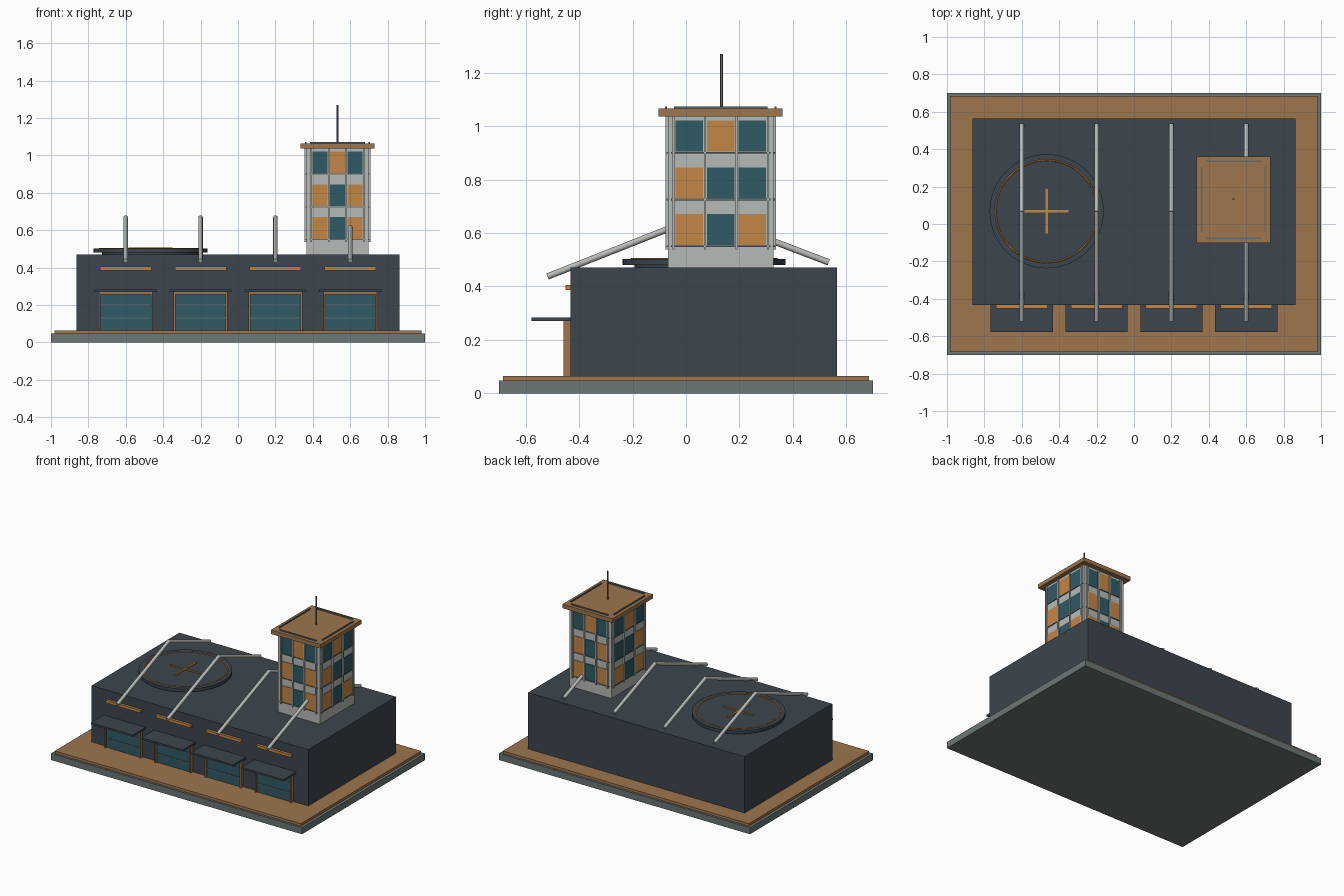
import bpy, math
from mathutils import Vector

if "Cube" in bpy.data.objects:
    bpy.data.objects.remove(bpy.data.objects["Cube"])


def mat(name, r, g, b):
    m = bpy.data.materials.new(name)
    m.diffuse_color = (r, g, b, 1)
    m.use_nodes = True
    m.node_tree.nodes["Principled BSDF"].inputs["Base Color"].default_value = m.diffuse_color
    return m


DARK = mat("slate", 0.045, 0.06, 0.075)
BROWN = mat("tan", 0.34, 0.18, 0.075)
ORANGE = mat("orange", 0.55, 0.24, 0.06)
TEAL = mat("teal_glass", 0.03, 0.10, 0.13)
LIGHT = mat("pale_concrete", 0.47, 0.50, 0.47)
STONE = mat("stone", 0.15, 0.18, 0.18)
STEEL = mat("steel", 0.12, 0.15, 0.16)


def box(name, x0, x1, y0, y1, z0, z1, m):
    bpy.ops.mesh.primitive_cube_add(size=1, location=((x0 + x1) / 2, (y0 + y1) / 2, (z0 + z1) / 2))
    o = bpy.context.object
    o.name = name
    o.scale = (x1 - x0, y1 - y0, z1 - z0)
    bpy.ops.object.transform_apply(location=False, rotation=False, scale=True)
    o.data.materials.append(m)
    return o


def rod(name, a, b, r, m, sides=12):
    a, b = Vector(a), Vector(b)
    bpy.ops.mesh.primitive_cylinder_add(vertices=sides, radius=r, depth=(b - a).length, location=(a + b) / 2)
    o = bpy.context.object
    o.name = name
    o.rotation_euler = (b - a).to_track_quat('Z', 'Y').to_euler()
    o.data.materials.append(m)
    bpy.ops.object.shade_smooth_by_angle(angle=math.radians(40))
    return o


# Ground slab, paving and main hall
box("base_slab", -1, 1, -0.7, 0.7, 0, 0.047, STONE)
box("paving", -0.98, 0.98, -0.685, 0.685, 0.047, 0.065, BROWN)
box("main_hall", -0.863, 0.863, -0.433, 0.565, 0.065, 0.47, DARK)

# Four bays: door, frame, awning, light strip and roof rib
for x in (-0.6, -0.2, 0.2, 0.6):
    box("bay_door", x - 0.135, x + 0.135, -0.447, -0.43, 0.065, 0.257, TEAL)
    for z in (0.13, 0.2):
        box("door_rail", x - 0.132, x + 0.132, -0.451, -0.445, z - 0.003, z + 0.003, STEEL)
    for s in (-1, 1):
        box("door_jamb", x + s * 0.139 - 0.005, x + s * 0.139 + 0.005, -0.459, -0.43, 0.065, 0.257, BROWN)
    box("door_lintel", x - 0.144, x + 0.144, -0.459, -0.43, 0.257, 0.271, BROWN)
    box("awning", x - 0.166, x + 0.166, -0.578, -0.43, 0.271, 0.284, DARK)
    box("sign_strip", x - 0.138, x + 0.138, -0.451, -0.43, 0.386, 0.406, ORANGE)
    rod("front_rib", (x, -0.518, 0.437), (x, 0.07, 0.669), 0.012, LIGHT)
    rod("back_rib", (x, 0.065, 0.669), (x, 0.534, 0.49), 0.012, LIGHT)

# Landing pad with ring and cross
px, py = -0.467, 0.068
rod("pad_support", (px, py, 0.465), (px, py, 0.482), 0.26, DARK, 48)
rod("landing_pad", (px, py, 0.48), (px, py, 0.502), 0.305, DARK, 64)
bpy.ops.mesh.primitive_torus_add(location=(px, py, 0.502), major_radius=0.273, minor_radius=0.004,
                                 major_segments=64, minor_segments=8)
ring = bpy.context.object
ring.name = "pad_ring"
ring.data.materials.append(ORANGE)
bpy.ops.object.shade_smooth()
box("pad_cross_long", px - 0.118, px + 0.118, py - 0.006, py + 0.006, 0.5, 0.507, ORANGE)
box("pad_cross_short", px - 0.006, px + 0.006, py - 0.118, py + 0.118, 0.5, 0.508, ORANGE)

# Tower body, cap and antenna
tx, ty, hx, hy = 0.532, 0.13, 0.167, 0.197
box("tower_body", tx - hx, tx + hx, ty - hy, ty + hy, 0.465, 1.037, LIGHT)
box("tower_cap", tx - 0.198, tx + 0.198, ty - 0.232, ty + 0.232, 1.036, 1.065, BROWN)
rod("antenna", (tx, ty + 0.003, 1.06), (tx, ty + 0.003, 1.27), 0.005, STEEL, 10)
for s in (-1, 1):
    box("roof_rail_x", tx - 0.147, tx + 0.147, ty + s * 0.205 - 0.004, ty + s * 0.205 + 0.004, 1.063, 1.073, STEEL)
    box("roof_rail_y", tx + s * 0.171 - 0.004, tx + s * 0.171 + 0.004, ty - 0.175, ty + 0.175, 1.063, 1.073, STEEL)


def face_box(name, axis, side, u0, u1, z0, z1, out, m):
    """Box lying on a tower wall; u runs along the wall from its centre."""
    if axis == 'y':
        a, b = sorted((ty + side * (hy - 0.004), ty + side * (hy + out)))
        box(name, tx + u0, tx + u1, a, b, z0, z1, m)
    else:
        a, b = sorted((tx + side * (hx - 0.004), tx + side * (hx + out)))
        box(name, a, b, ty + u0, ty + u1, z0, z1, m)


# Tower windows, mullions and floor bands on all four walls
rows = (1.02, 0.845, 0.67)
for axis, side, pattern in (('y', -1, ("TOT", "OTO", "OTO")), ('x', 1, ("TOT", "OTT", "OTO")),
                            ('y', 1, ("TOT", "OTO", "OTO")), ('x', -1, ("TOT", "OTT", "OTO"))):
    step, half = (0.093, 0.04) if axis == 'y' else (0.118, 0.052)
    for r, top in enumerate(rows):
        for c in range(3):
            u = (c - 1) * step
            face_box("tower_window", axis, side, u - half, u + half, top - 0.116, top, 0.004,
                     TEAL if pattern[r][c] == "T" else ORANGE)
        face_box("floor_band", axis, side, -1.5 * step - 0.01, 1.5 * step + 0.01,
                 top - 0.123, top - 0.117, 0.006, STEEL)
    for k in range(4):
        u = (k - 1.5) * step
        face_box("mullion", axis, side, u - 0.004, u + 0.004, 0.538, 1.037, 0.009, LIGHT)
